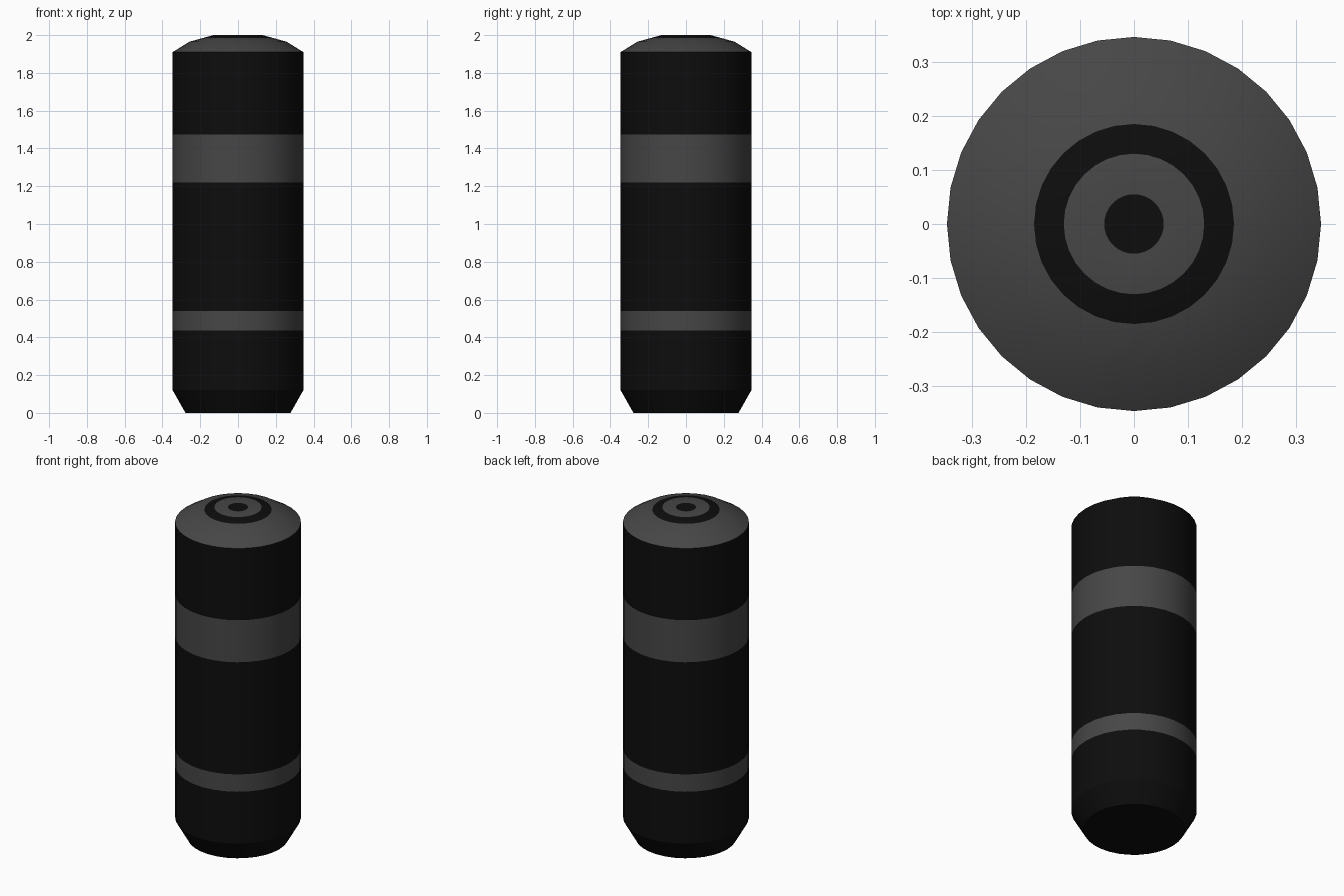
import bpy, math

if "Cube" in bpy.data.objects:
    bpy.data.objects.remove(bpy.data.objects["Cube"])

SIDES = 32

def material(name, v):
    m = bpy.data.materials.new(name)
    m.diffuse_color = (v, v, v, 1)
    m.use_nodes = True
    m.node_tree.nodes["Principled BSDF"].inputs["Base Color"].default_value = m.diffuse_color
    return m

mats = [material("black", 0.004), material("dark_grey", 0.062)]

# Profile from bottom to top: radius, height, colour of the strip above it
profile = [
    (0.278, 0.0, 0), (0.346, 0.12, 0),
    (0.346, 0.435, 1), (0.346, 0.54, 0),      # narrow lower band
    (0.346, 1.22, 1), (0.346, 1.475, 0),      # wide upper band
    (0.346, 1.91, 1), (0.257, 1.965, 1),      # domed shoulder
    (0.185, 1.985, 0), (0.13, 2.0, 1),        # dark ring, grey ring
    (0.055, 2.0, 0),                          # dark centre disc
]

verts, faces, colours = [], [], []
for r, z, _ in profile:
    for i in range(SIDES):
        a = 2 * math.pi * i / SIDES
        verts.append((r * math.cos(a), r * math.sin(a), z))

# Side strips
for k in range(len(profile) - 1):
    for i in range(SIDES):
        j = (i + 1) % SIDES
        b, t = k * SIDES, (k + 1) * SIDES
        faces.append((b + i, b + j, t + j, t + i))
        colours.append(profile[k][2])

# Base and centre disc
last = (len(profile) - 1) * SIDES
faces += [tuple(reversed(range(SIDES))), tuple(range(last, last + SIDES))]
colours += [0, 0]

mesh = bpy.data.meshes.new("canister_body")
mesh.from_pydata(verts, [], faces)
for m in mats:
    mesh.materials.append(m)
for p, c in zip(mesh.polygons, colours):
    p.material_index = c
mesh.update()

body = bpy.data.objects.new("canister_body", mesh)
bpy.context.collection.objects.link(body)
bpy.context.view_layer.objects.active = body
body.select_set(True)
bpy.ops.object.shade_smooth_by_angle(angle=math.radians(25))
